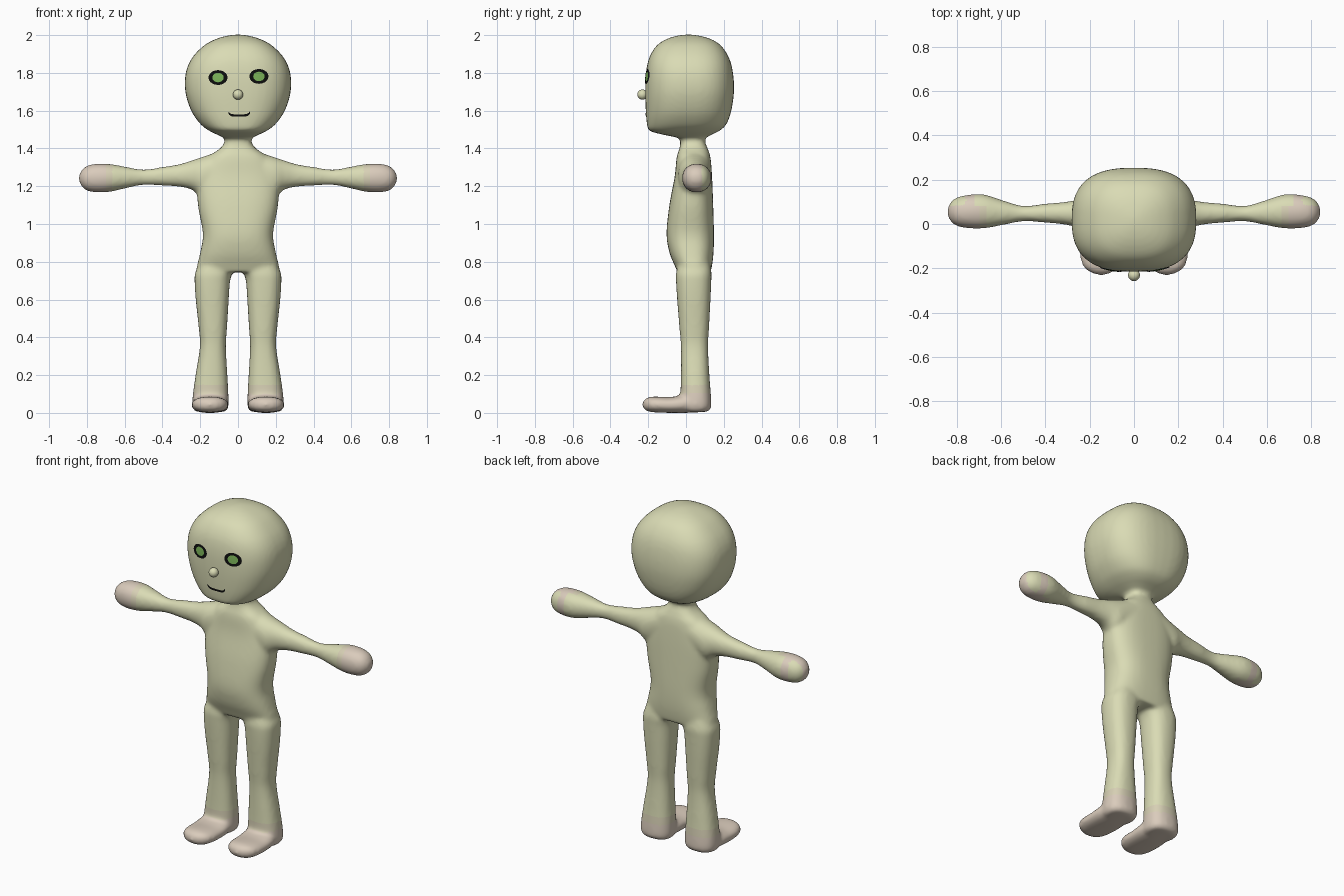
import bpy, bmesh, math
from mathutils import Vector

if "Cube" in bpy.data.objects:
    bpy.data.objects.remove(bpy.data.objects["Cube"])


def material(name, rgb):
    m = bpy.data.materials.new(name)
    m.diffuse_color = (*rgb, 1)
    m.use_nodes = True
    m.node_tree.nodes["Principled BSDF"].inputs["Base Color"].default_value = m.diffuse_color
    return m


SKIN = material("pale olive skin", (0.70, 0.71, 0.46))
PINK = material("pinkish beige", (0.70, 0.60, 0.50))
BLEND = material("olive beige", (0.68, 0.63, 0.46))
BLACK = material("black", (0.004, 0.004, 0.004))
GREEN = material("eye green", (0.20, 0.45, 0.10))


def spline(rows, steps=5):
    """Catmull-Rom through the section rows."""
    out = []
    for i in range(len(rows) - 1):
        p0, p1 = rows[max(i - 1, 0)], rows[i]
        p2, p3 = rows[i + 1], rows[min(i + 2, len(rows) - 1)]
        for k in range(steps):
            t = k / steps
            out.append([0.5 * (2 * b + (c - a) * t + (2 * a - 5 * b + 4 * c - d) * t * t
                               + (3 * b - a - 3 * c + d) * t ** 3)
                        for a, b, c, d in zip(p0, p1, p2, p3)])
    return out + [list(rows[-1])]


def loft(bm, rows, place, power=2.3, n=32):
    """Skin superellipse sections (t, low_a, high_a, low_b, high_b)."""
    rings = []
    for t, a0, a1, b0, b1 in spline(rows):
        ring = []
        for k in range(n):
            w = 2 * math.pi * k / n
            c, s = math.cos(w), math.sin(w)
            a = (a0 + a1) / 2 + (a1 - a0) / 2 * math.copysign(abs(c) ** (2 / power), c)
            b = (b0 + b1) / 2 + (b1 - b0) / 2 * math.copysign(abs(s) ** (2 / power), s)
            ring.append(bm.verts.new(place(t, a, b)))
        rings.append(ring)
    faces = [bm.faces.new(rings[0]), bm.faces.new(rings[-1][::-1])]
    for r, q in zip(rings, rings[1:]):
        for k in range(n):
            faces.append(bm.faces.new((r[k], q[k], q[(k + 1) % n], r[(k + 1) % n])))
    bmesh.ops.recalc_face_normals(bm, faces=faces)


def make_object(name, bm, mats):
    me = bpy.data.meshes.new(name)
    bm.to_mesh(me)
    bm.free()
    ob = bpy.data.objects.new(name, me)
    bpy.context.collection.objects.link(ob)
    for m in mats:
        me.materials.append(m)
    for p in me.polygons:
        p.use_smooth = True
    return ob


bm = bmesh.new()
upright = lambda t, a, b: (a, b, t)

# Head: z, x range, y range
loft(bm, [(1.455, -.07, .07, -.03, .10), (1.475, -.115, .115, -.13, .14),
          (1.495, -.155, .155, -.195, .18), (1.53, -.20, .20, -.207, .215),
          (1.60, -.248, .248, -.213, .24), (1.70, -.279, .279, -.216, .254),
          (1.80, -.277, .277, -.212, .249), (1.88, -.243, .243, -.195, .228),
          (1.945, -.18, .18, -.155, .185), (1.98, -.115, .115, -.10, .13),
          (1.998, -.05, .05, -.04, .065), (2.003, -.005, .005, .01, .02)],
     upright, 2.6, 40)

# Neck and torso: z, x range, y range
loft(bm, [(1.50, -.085, .085, -.04, .11), (1.44, -.07, .07, -.03, .10),
          (1.40, -.095, .095, -.035, .115), (1.35, -.16, .16, -.05, .13),
          (1.25, -.215, .215, -.06, .138), (1.10, -.212, .212, -.088, .144),
          (0.95, -.186, .186, -.103, .148), (0.85, -.20, .20, -.088, .146),
          (0.78, -.217, .217, -.06, .138), (0.745, -.218, .218, -.045, .13)],
     upright, 2.6, 40)

for side in (1, -1):
    # Arm and hand: x, y range, z range
    loft(bm, [(.10, -.04, .13, 1.21, 1.385), (.19, -.04, .125, 1.15, 1.355),
              (.245, -.02, .112, 1.182, 1.337), (.31, -.003, .10, 1.197, 1.317),
              (.40, .006, .092, 1.203, 1.302), (.50, .012, .082, 1.207, 1.288),
              (.59, -.004, .106, 1.19, 1.302), (.68, -.02, .134, 1.17, 1.318),
              (.76, -.018, .13, 1.168, 1.318), (.81, -.004, .115, 1.182, 1.302),
              (.837, .025, .085, 1.215, 1.27), (.843, .05, .06, 1.238, 1.248)],
         lambda t, a, b: (side * t, a, b), 2.15)
    # Leg: z, x range, y range
    loft(bm, [(.82, .055, .19, -.03, .12), (.745, .032, .226, -.052, .135),
              (.70, .042, .230, -.053, .134), (.60, .049, .224, -.047, .130),
              (.45, .058, .208, -.035, .122), (.35, .064, .202, -.027, .117),
              (.20, .056, .225, -.027, .124), (.08, .050, .241, -.03, .133),
              (.025, .052, .240, -.03, .132), (.005, .07, .22, -.01, .11)],
         lambda t, a, b: (side * a, b, t), 2.4)
    # Foot: y, x range, z range
    loft(bm, [(.10, .075, .22, .005, .08), (.0, .052, .242, 0, .095),
              (-.08, .050, .246, 0, .084), (-.15, .054, .243, .002, .086),
              (-.195, .070, .227, .006, .084), (-.222, .105, .19, .02, .068),
              (-.232, .14, .155, .04, .048)],
         lambda t, a, b: (side * a, t, b), 2.4)

# Fuse the body parts into one soft skin
body = make_object("body", bm, [SKIN, PINK, BLEND])
bpy.context.view_layer.objects.active = body
body.select_set(True)
rm = body.modifiers.new("fuse", 'REMESH')
rm.mode = 'VOXEL'
rm.voxel_size = 0.011
rm.use_smooth_shade = True
sm = body.modifiers.new("soften", 'SMOOTH')
sm.factor = 0.5
sm.iterations = 9
for name in ("fuse", "soften"):
    bpy.ops.object.modifier_apply(modifier=name)

# Colour the hands and feet by position
for p in body.data.polygons:
    c = p.center
    x = abs(c.x)
    p.use_smooth = True
    p.material_index = 0
    if c.z < 0.10:
        p.material_index = 1
    elif c.z < 0.145:
        p.material_index = 2
    elif x > 0.67 and (c.y < 0.085 or 0.72 < x < 0.76):
        p.material_index = 1 if x > 0.70 else 2
body.data.update()
bpy.context.view_layer.update()


def on_face(x, z, lift):
    """Point on the front of the head, slightly lifted."""
    hit, loc, nor, _ = body.ray_cast(Vector((x, -1, z)), Vector((0, 1, 0)))
    return loc + nor * lift


# Eyes: dark rim around a green iris
for name, ex, ez in (("left_eye", -.105, 1.775), ("right_eye", .11, 1.781)):
    bm = bmesh.new()
    n = 20
    centre = bm.verts.new(on_face(ex, ez, .004))
    rings = []
    for rx, rz in ((.015, .013), (.030, .025), (.040, .032), (.050, .039)):
        rings.append([bm.verts.new(on_face(ex + rx * math.cos(2 * math.pi * k / n),
                                           ez + rz * math.sin(2 * math.pi * k / n), .004))
                      for k in range(n)])
    for k in range(n):
        j = (k + 1) % n
        bm.faces.new((centre, rings[0][k], rings[0][j]))
        for i in range(3):
            f = bm.faces.new((rings[i][k], rings[i + 1][k], rings[i + 1][j], rings[i][j]))
            f.material_index = 1 if i else 0
    make_object(name, bm, [GREEN, BLACK])

# Mouth: thin line with upturned ends
bm = bmesh.new()
cols = []
for k in range(21):
    u = k / 10 - 1
    z = 1.575 + 0.016 * abs(u) ** 6
    cols.append([bm.verts.new(on_face(.006 + .057 * u, z + d, .004)) for d in (-.006, .006)])
for a, b in zip(cols, cols[1:]):
    bm.faces.new((a[0], b[0], b[1], a[1]))
make_object("mouth", bm, [BLACK])

# Nose
bm = bmesh.new()
bmesh.ops.create_uvsphere(bm, u_segments=20, v_segments=12, radius=.027)
bmesh.ops.translate(bm, verts=bm.verts, vec=(0, -.231, 1.685))
make_object("nose", bm, [SKIN])
